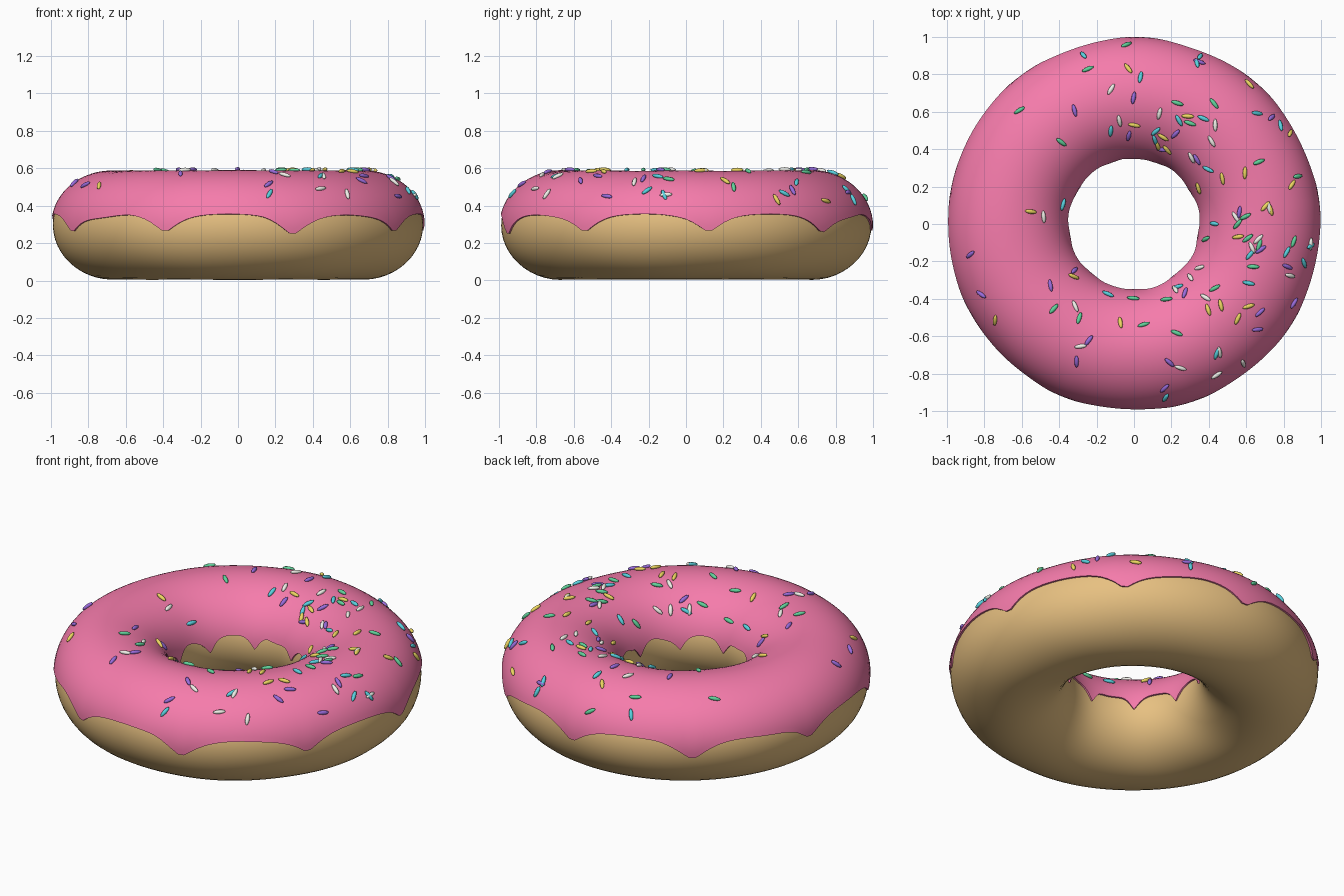
import bpy, bmesh, random
from math import sin, cos, asin, pi, radians, exp, tau
from mathutils import Matrix, Vector

if "Cube" in bpy.data.objects:
    bpy.data.objects.remove(bpy.data.objects["Cube"])

random.seed(11)
RING, ZC, SEG = 0.672, 0.294, 180
DOUGH, ICING = (0.318, 0.289), (0.327, 0.294)


def material(name, rgb):
    m = bpy.data.materials.new(name)
    m.diffuse_color = (*rgb, 1)
    m.use_nodes = True
    m.node_tree.nodes["Principled BSDF"].inputs["Base Color"].default_value = m.diffuse_color
    return m


def surface(t, p, size):
    # point on a slightly lumpy ring; t runs round the ring, p round the tube
    k = 1 + 0.006 * sin(5 * t + 2 * cos(p)) * sin(2 * p + 3 * t) - 0.004 * (1 + sin(7 * t)) * abs(cos(p))
    r = RING + size[0] * k * cos(p)
    return Vector((r * cos(t), r * sin(t), ZC + size[1] * k * sin(p)))


def finish(bm, name, mat):
    bmesh.ops.recalc_face_normals(bm, faces=bm.faces)
    for f in bm.faces:
        f.smooth = True
    me = bpy.data.meshes.new(name)
    bm.to_mesh(me)
    bm.free()
    me.materials.append(mat)
    ob = bpy.data.objects.new(name, me)
    bpy.context.collection.objects.link(ob)
    return ob


def loft(name, rows, mat):
    # rows closed in both directions
    bm = bmesh.new()
    grid = [[bm.verts.new(c) for c in row] for row in rows]
    n, m = len(grid), len(grid[0])
    for i in range(n):
        for j in range(m):
            a, b = grid[i], grid[(i + 1) % n]
            bm.faces.new((a[j], b[j], b[(j + 1) % m], a[(j + 1) % m]))
    return finish(bm, name, mat)


def edge_height(t, first, depth):
    # lower edge of the icing with nine pointed drips
    d = (t - radians(first) + pi / 9) % (tau / 9) - pi / 9
    wave = min(0, 0.022 * sin(4.5 * (t - radians(first)) + 0.6) + 0.012 * sin(11 * t))
    return 0.357 + 0.6 * wave - depth * exp(-(abs(d) / radians(6)) ** 1.3)


angles = [tau * i / SEG for i in range(SEG)]

# dough ring
loft("dough", [[surface(t, tau * j / 48, DOUGH) for j in range(48)] for t in angles],
     material("dough", (0.80, 0.53, 0.22)))

# icing shell, tucked just under the dough surface
rows, inner_size = [], (DOUGH[0] - 0.006, DOUGH[1] - 0.006)
for t in angles:
    p0 = asin((edge_height(t, 7, 0.1) - ZC) / ICING[1])
    p1 = pi - asin((edge_height(t, 30, 0.08) - ZC) / ICING[1])
    arc = [p0 + (p1 - p0) * j / 32 for j in range(33)]
    rows.append([surface(t, p, ICING) for p in arc] +
                [surface(t, p, inner_size) for p in reversed(arc)])
icing = loft("icing", rows, material("icing", (0.92, 0.20, 0.41)))
bpy.context.view_layer.objects.active = icing
icing.select_set(True)
bpy.ops.object.shade_smooth_by_angle(angle=radians(50))

# sprinkles, thicker on the +x side
colours = {"cyan": (0.10, 0.65, 0.75), "yellow": (0.85, 0.68, 0.12), "white": (0.88, 0.88, 0.82),
           "purple": (0.32, 0.15, 0.72), "green": (0.12, 0.65, 0.33)}
for name, rgb in colours.items():
    bm = bmesh.new()
    count = 0
    while count < 23:
        t = random.uniform(0, tau)
        if random.random() > 0.65 + 0.35 * cos(t):
            continue
        p = pi / 2 + radians(random.uniform(-66, 58))
        pos = surface(t, p, ICING)
        out = Vector((cos(p) * cos(t), cos(p) * sin(t), sin(p)))
        rot = out.to_track_quat('Z', 'Y').to_matrix().to_4x4()
        mat = (Matrix.Translation(pos + out * 0.006) @ rot
               @ Matrix.Rotation(random.uniform(0, pi), 4, 'Z')
               @ Matrix.Diagonal((0.034, 0.012, 0.011, 1)) @ Matrix.Rotation(pi / 2, 4, 'Y'))
        bmesh.ops.create_uvsphere(bm, u_segments=8, v_segments=6, radius=1, matrix=mat)
        count += 1
    finish(bm, name + "_sprinkles", material(name, rgb))
